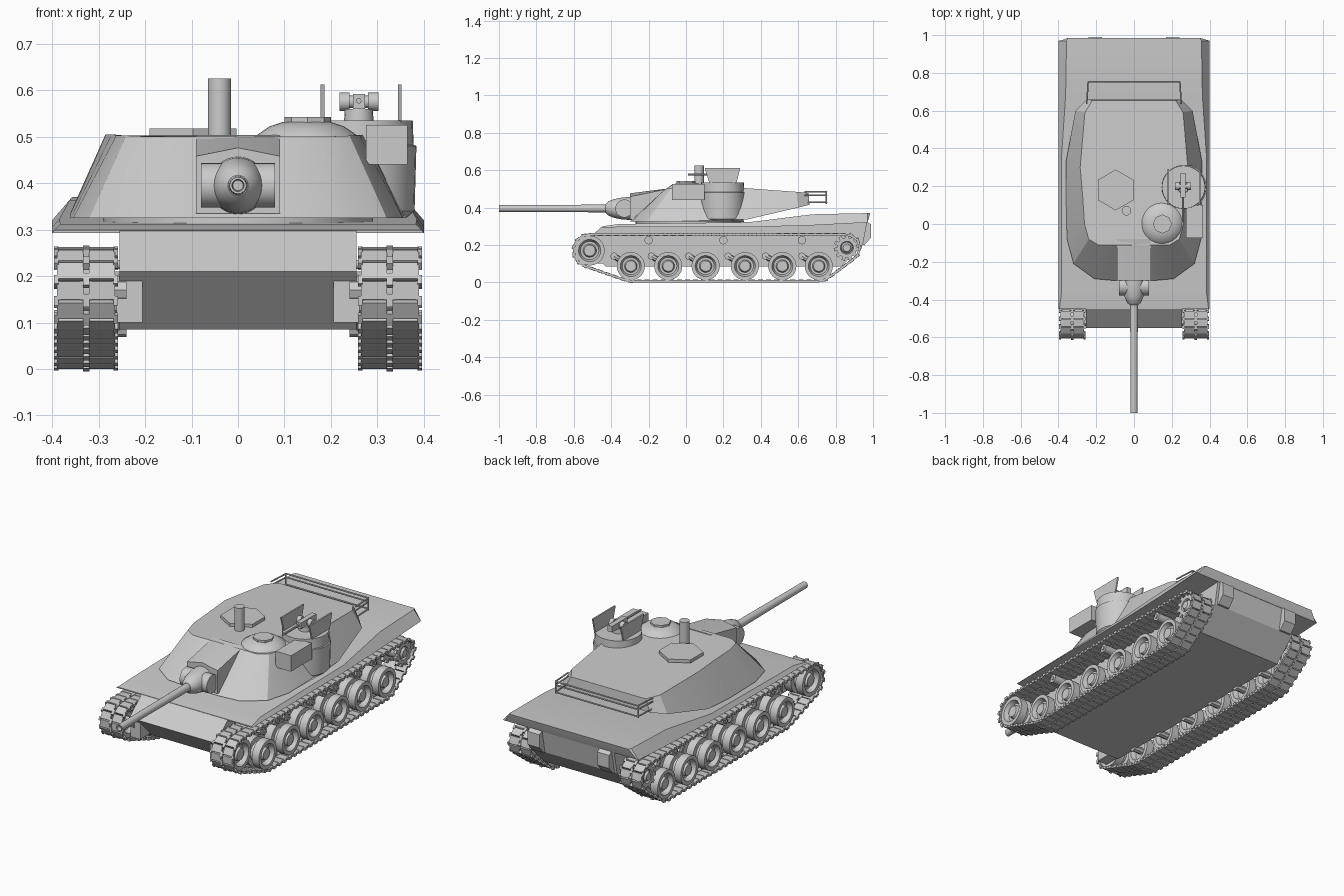
import bpy, bmesh
from math import pi, cos, sin, atan2
from mathutils import Matrix, Vector
from mathutils.geometry import convex_hull_2d

cube = bpy.data.objects.get("Cube")
if cube:
    bpy.data.objects.remove(cube, do_unlink=True)

TRACK_X = 0.327
made = []


def finish(name, bm, mirror=False):
    bmesh.ops.recalc_face_normals(bm, faces=bm.faces)
    mesh = bpy.data.meshes.new(name)
    bm.to_mesh(mesh)
    bm.free()
    ob = bpy.data.objects.new(name, mesh)
    bpy.context.collection.objects.link(ob)
    if mirror:
        ob.modifiers.new("Mirror", "MIRROR").use_clip = False
    made.append(ob)
    return ob


def add_box(bm, lo, hi, matrix=Matrix()):
    lo, hi = Vector(lo), Vector(hi)
    m = matrix @ Matrix.Translation((lo + hi) / 2) @ Matrix.Diagonal((*(hi - lo), 1))
    bmesh.ops.create_cube(bm, size=1, matrix=m)


def box(name, lo, hi, mirror=False):
    bm = bmesh.new()
    add_box(bm, lo, hi)
    return finish(name, bm, mirror)


def add_loft(bm, rings):
    """Skin matching closed rings and cap both ends."""
    loops = [[bm.verts.new(p) for p in ring] for ring in rings]
    n = len(loops[0])
    for a, b in zip(loops, loops[1:]):
        for i in range(n):
            j = (i + 1) % n
            bm.faces.new((a[i], a[j], b[j], b[i]))
    bm.faces.new(loops[0])
    bm.faces.new(loops[-1])


def loft(name, rings, mirror=False):
    bm = bmesh.new()
    add_loft(bm, rings)
    return finish(name, bm, mirror)


def add_lathe(bm, centre, axis, profile, sides):
    """Turn (distance along axis, radius) pairs about an axis."""
    turn = Vector((0, 0, 1)).rotation_difference(Vector(axis)).to_matrix()
    rings = []
    for d, r in profile:
        ring = [Vector((r * cos(2 * pi * i / sides), r * sin(2 * pi * i / sides), d))
                for i in range(sides)]
        rings.append([Vector(centre) + turn @ p for p in ring])
    add_loft(bm, rings)


def lathe(name, centre, axis, profile, sides=32, mirror=False):
    bm = bmesh.new()
    add_lathe(bm, centre, axis, profile, sides)
    return finish(name, bm, mirror)


def rod(bm, a, b, r):
    a, b = Vector(a), Vector(b)
    add_lathe(bm, a, (b - a).normalized(), [(0, r), ((b - a).length, r)], 8)


def both(half):
    return half + [(-x, y, z) for x, y, z in reversed(half)]


# Hull
side = [(-0.55, 0.21), (-0.45, 0.297), (0.97, 0.33), (0.945, 0.2), (0.83, 0.085), (-0.43, 0.085)]
loft("lower_hull", [[(x, y, z) for y, z in side] for x in (-0.255, 0.255)])
stations = [(-0.45, 0.293, 0.299, 0.40, 0.395), (-0.36, 0.295, 0.312, 0.40, 0.383),
            (0.34, 0.295, 0.322, 0.40, 0.385), (0.68, 0.305, 0.364, 0.40, 0.362),
            (0.97, 0.32, 0.37, 0.40, 0.357)]
rings = [both([(wb, y, zb), (wt, y, zt)]) for y, zb, zt, wb, wt in stations]
rings.append(both([(0.385, 0.972, 0.325), (0.35, 0.985, 0.37)]))
loft("upper_hull", rings)
box("idler_mount", (0.205, -0.53, 0.1), (0.262, -0.44, 0.2), True)
hook = [(0.93, 0.2), (0.955, 0.2), (0.99, 0.24), (0.99, 0.31), (0.96, 0.33)]
loft("tow_bracket", [[(x, y, z) for y, z in hook] for x in (0.17, 0.24)], True)

# Running gear
WHEEL_Y = [-0.295, -0.095, 0.105, 0.315, 0.515, 0.71]
WHEEL = [(-0.03, 0.02), (-0.03, 0.045), (-0.055, 0.055), (-0.055, 0.075), (-0.013, 0.075),
         (-0.013, 0.05), (0.013, 0.05), (0.013, 0.075), (0.055, 0.075), (0.055, 0.056),
         (0.03, 0.046), (0.03, 0.034), (0.048, 0.028), (0.048, 0.01)]
for i, y in enumerate(WHEEL_Y):
    lathe(f"road_wheel_{i + 1}", (TRACK_X, y, 0.087), (1, 0, 0), WHEEL, 32, True)
lathe("idler_wheel", (TRACK_X, -0.515, 0.17), (1, 0, 0),
      [(d, r * 1.06) for d, r in WHEEL], 32, True)

bm = bmesh.new()
for y in WHEEL_Y:
    rod(bm, (0.24, y, 0.087), (0.31, y, 0.087), 0.018)
    rod(bm, (0.265, y, 0.087), (0.265, y - 0.09, 0.14), 0.015)
    rod(bm, (0.24, y - 0.09, 0.14), (0.275, y - 0.09, 0.14), 0.02)
for y, z in ((-0.515, 0.17), (0.86, 0.185)):
    rod(bm, (0.24, y, z), (0.31, y, z), 0.025)
finish("suspension_arms", bm, True)

bm = bmesh.new()
for y in (-0.2, 0.2, 0.62):
    add_lathe(bm, (TRACK_X, y, 0.225), (1, 0, 0), [(-0.09, 0.01), (-0.045, 0.01),
              (-0.045, 0.022), (0.045, 0.022), (0.045, 0.01), (0.05, 0.01)], 16)
finish("return_rollers", bm, True)

bm = bmesh.new()
add_lathe(bm, (TRACK_X, 0.86, 0.185), (1, 0, 0), [(-0.05, 0.03), (-0.05, 0.054), (-0.035, 0.054),
          (-0.035, 0.035), (0.035, 0.035), (0.035, 0.054), (0.05, 0.054), (0.05, 0.035),
          (0.04, 0.03), (0.055, 0.02)], 24)
for i in range(11):
    spin = Matrix.Translation((TRACK_X, 0.86, 0.185)) @ Matrix.Rotation(2 * pi * i / 11, 4, "X")
    for x in (-0.05, 0.035):
        add_box(bm, (x, -0.009, 0.045), (x + 0.015, 0.009, 0.07), spin)
finish("drive_sprocket", bm, True)

# Track links follow the belt line around the wheels
circles = [(-0.515, 0.17, 0.087), (-0.295, 0.087, 0.081), (0.71, 0.087, 0.081), (0.86, 0.185, 0.07)]
pts = [Vector((y + r * cos(2 * pi * k / 48), z + r * sin(2 * pi * k / 48)))
       for y, z, r in circles for k in range(48)]
path = [pts[i] for i in convex_hull_2d(pts)]
path.append(path[0])
total = sum((b - a).length for a, b in zip(path, path[1:]))
LINKS = 76
pitch = total / LINKS


def along(s):
    s %= total
    for a, b in zip(path, path[1:]):
        d = (b - a).length
        if s <= d:
            return a.lerp(b, s / d)
        s -= d
    return path[-1]


bm = bmesh.new()
for i in range(LINKS):
    a, b = along(i * pitch), along((i + 1) * pitch)
    mid, d = (a + b) / 2, b - a
    m = Matrix.Translation((TRACK_X, mid.x, mid.y)) @ Matrix.Rotation(atan2(d.y, d.x), 4, "X")
    h = pitch * 0.45
    for s in (-1, 1):
        add_box(bm, (s * 0.034 - 0.028, -h, -0.006), (s * 0.034 + 0.028, h, 0.006), m)
        add_box(bm, (s * 0.064 - 0.005, h - 0.008, -0.007), (s * 0.064 + 0.005, h + 0.012, 0.007), m)
    add_box(bm, (-0.007, h - 0.012, -0.008), (0.007, h + 0.016, 0.008), m)
finish("track", bm, True)

# Turret body
base = [(0.10, -0.3, 0.325), (0.21, -0.29, 0.325), (0.32, -0.21, 0.325), (0.355, -0.08, 0.325),
        (0.36, 0.15, 0.325), (0.36, 0.33, 0.337), (0.31, 0.6, 0.40), (0.25, 0.66, 0.415)]
roof = [(0.10, -0.11, 0.5), (0.19, -0.11, 0.5), (0.24, -0.08, 0.502), (0.262, 0, 0.503),
        (0.272, 0.15, 0.505), (0.285, 0.3, 0.505), (0.26, 0.59, 0.484), (0.22, 0.655, 0.478)]
loft("turret", [both(base), both(roof)])
lathe("turret_ring", (0, 0.02, 0.295), (0, 0, 1), [(0, 0.29), (0.035, 0.29)], 40)
cover = [both([(0.09, y, 0.335), (0.09, y, z)]) for y, z in ((-0.08, 0.503), (-0.3, 0.458))]
for ring, peak in zip(cover, (0.504, 0.476)):
    ring.insert(2, (0, ring[0][1], peak))
loft("mantlet_cover", cover)

# Gun and mantlet
lathe("mantlet", (0, 0, 0.395), (0, 1, 0), [(-0.43, 0.022), (-0.415, 0.038), (-0.385, 0.05),
      (-0.34, 0.059), (-0.29, 0.062), (-0.24, 0.06)])
lathe("trunnion", (0, -0.33, 0.395), (1, 0, 0), [(-0.08, 0.048), (0.08, 0.048)])
lathe("gun_barrel", (0, 0, 0.395), (0, 1, 0), [(-0.98, 0.011), (-1, 0.013), (-1, 0.018),
      (-0.7, 0.019), (-0.4, 0.021)], 24)

# Roof fittings
hexagon = lathe("roof_hatch", (-0.097, 0.18, 0.5), (0, 0, 1), [(0, 0.108), (0.017, 0.108)], 6)
hexagon.data.transform(Matrix.Translation((-0.097, 0.18, 0)) @ Matrix.Rotation(pi / 6, 4, "Z")
                       @ Matrix.Translation((0.097, -0.18, 0)))
lathe("periscope", (-0.04, 0.07, 0.49), (0, 0, 1), [(0, 0.025), (0.135, 0.025)], 24)
lathe("dome", (0.148, 0.005, 0), (0, 0, 1), [(0.33, 0.2), (0.44, 0.142), (0.485, 0.119),
      (0.505, 0.105), (0.522, 0.08), (0.532, 0.05)])
lathe("dome_hatch", (0.15, 0, 0.528), (0, 0, 1), [(0, 0.05), (0.014, 0.05)], 8)
lathe("cupola", (0.262, 0.195, 0), (0, 0, 1), [(0.325, 0.1), (0.34, 0.118), (0.48, 0.122),
      (0.482, 0.116), (0.535, 0.114)], 32)
box("sight_box", (0.275, -0.075, 0.44), (0.365, 0.1, 0.525))

# Cupola weapon with its side shields
lathe("weapon_pedestal", (0.26, 0.195, 0.53), (0, 0, 1), [(0, 0.032), (0.03, 0.03)], 20)
lathe("weapon_cradle", (0.26, 0.2, 0.575), (1, 0, 0), [(-0.042, 0.02), (-0.02, 0.02),
      (-0.02, 0.013), (0.02, 0.013), (0.02, 0.02), (0.042, 0.02)], 20)
box("weapon_body", (0.247, 0.14, 0.56), (0.273, 0.27, 0.592))
bm = bmesh.new()
rod(bm, (0.26, 0.01, 0.577), (0.26, 0.16, 0.577), 0.006)
finish("weapon_barrel", bm)
shield = [(0.125, 0.53), (0.27, 0.53), (0.29, 0.612), (0.1, 0.612)]
for name, x in (("shield_right", 0.182), ("shield_left", 0.348)):
    loft(name, [[(x + dx, y, z) for y, z in shield] for dx in (-0.004, 0.004)])

# Stowage rack behind the turret
bm = bmesh.new()
for z in (0.427, 0.465, 0.484):
    corners = [(0.25, 0.635, z), (0.243, 0.752, z), (-0.243, 0.752, z), (-0.25, 0.635, z)]
    for a, b in zip(corners, corners[1:]):
        rod(bm, a, b, 0.004)
for x in (-0.243, 0.243):
    rod(bm, (x, 0.75, 0.42), (x, 0.75, 0.486), 0.004)
finish("stowage_rack", bm)

# Shading: smooth curves, crisp edges
bpy.ops.object.select_all(action="DESELECT")
for ob in made:
    ob.select_set(True)
bpy.context.view_layer.objects.active = made[0]
bpy.ops.object.shade_smooth_by_angle(angle=pi / 7)
